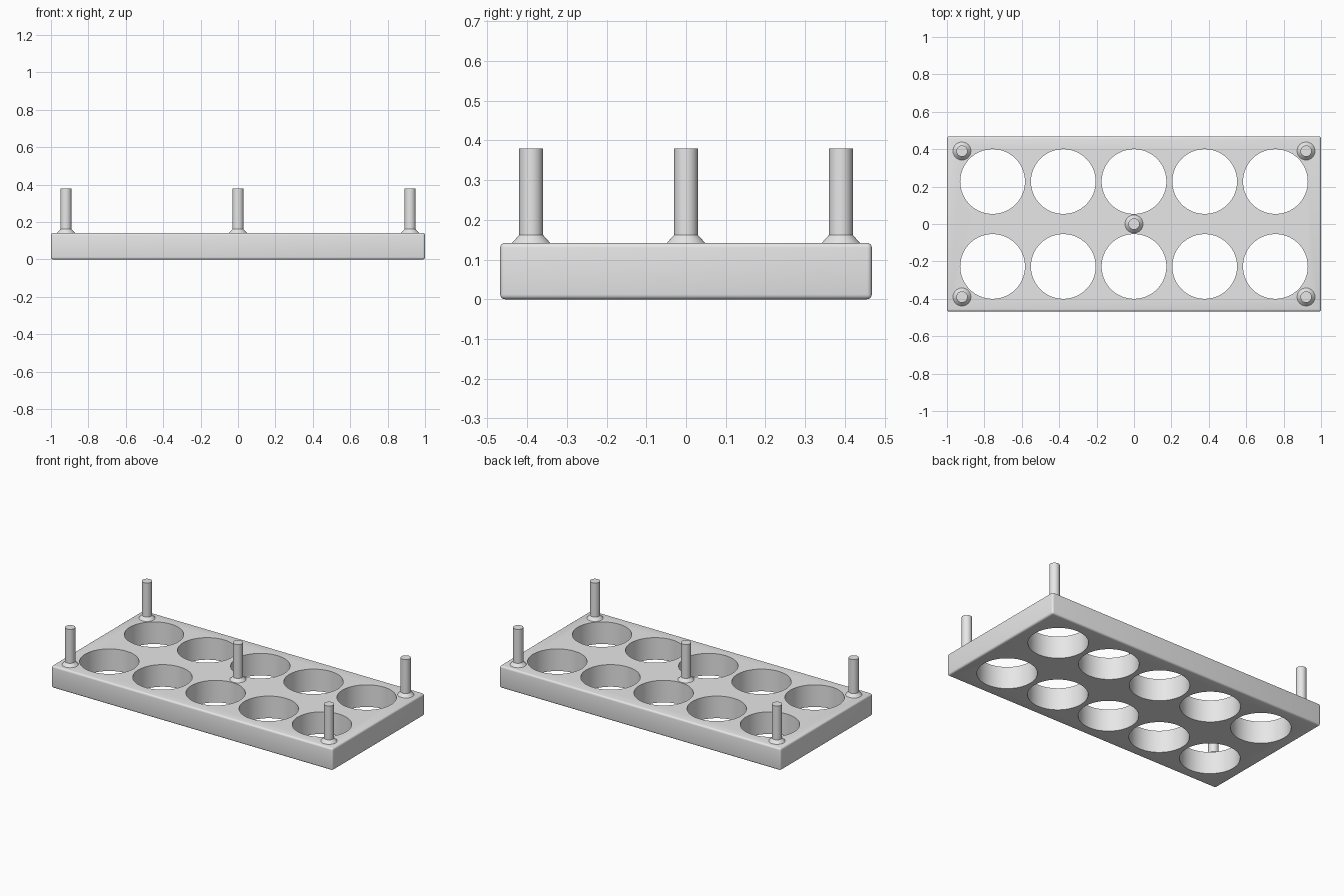
import bpy, bmesh, math
from mathutils import Matrix

if "Cube" in bpy.data.objects:
    bpy.data.objects.remove(bpy.data.objects["Cube"], do_unlink=True)

GREY = (0.8, 0.8, 0.8, 1)
mat = bpy.data.materials.new("light grey")
mat.use_nodes = True
mat.diffuse_color = GREY
next(n for n in mat.node_tree.nodes if n.type == 'BSDF_PRINCIPLED').inputs["Base Color"].default_value = GREY

HALF_Y, TOP = 0.468, 0.142
HOLE_R, STEP_X, ROW_Y = 0.173, 0.378, 0.227
PEG_X, PEG_Y, PEG_R, PEG_TOP = 0.92, 0.39, 0.03, 0.38


def add_object(name, bm):
    mesh = bpy.data.meshes.new(name)
    bmesh.ops.recalc_face_normals(bm, faces=bm.faces)
    bm.to_mesh(mesh)
    bm.free()
    mesh.materials.append(mat)
    obj = bpy.data.objects.new(name, mesh)
    bpy.context.collection.objects.link(obj)
    return obj


def smooth(obj):
    bpy.ops.object.select_all(action='DESELECT')
    obj.select_set(True)
    bpy.context.view_layer.objects.active = obj
    bpy.ops.object.shade_smooth_by_angle(angle=math.radians(32))


def frustum(bm, r1, r2, z1, z2, x=0, y=0, sides=64):
    bmesh.ops.create_cone(bm, cap_ends=True, segments=sides, radius1=r1, radius2=r2, depth=z2 - z1,
                          matrix=Matrix.Translation((x, y, (z1 + z2) / 2)))


# Tray slab with softly rounded edges
bm = bmesh.new()
bmesh.ops.create_cube(bm, size=1, matrix=Matrix.Translation((0, 0, TOP / 2))
                      @ Matrix.Diagonal((2, 2 * HALF_Y, TOP, 1)))
bmesh.ops.bevel(bm, geom=bm.edges[:], offset=0.012, segments=4, profile=0.5, affect='EDGES')
tray = add_object("tray", bm)

# Two rows of five round through holes
bm = bmesh.new()
for col in range(-2, 3):
    for side in (-1, 1):
        frustum(bm, HOLE_R, HOLE_R, -0.1, TOP + 0.1, col * STEP_X, side * ROW_Y, 96)
cutter = add_object("hole_cutter", bm)
cutter.hide_render = True
cut = tray.modifiers.new("holes", 'BOOLEAN')
cut.operation, cut.solver, cut.object = 'DIFFERENCE', 'EXACT', cutter
bpy.context.view_layer.update()
tray.data = bpy.data.meshes.new_from_object(tray.evaluated_get(bpy.context.evaluated_depsgraph_get()))
tray.modifiers.clear()
bpy.data.objects.remove(cutter, do_unlink=True)
smooth(tray)


# Pegs with a flared foot, at the corners and the middle
def peg(name, x, y):
    bm = bmesh.new()
    frustum(bm, 0.048, PEG_R, TOP, TOP + 0.02, x, y)
    frustum(bm, PEG_R, PEG_R, TOP, PEG_TOP, x, y)
    smooth(add_object(name, bm))


peg("middle_peg", 0, 0)
for sx, side in ((-1, "right"), (1, "left")):
    for sy, end in ((-1, "front"), (1, "back")):
        peg(f"{end}_{side}_peg", sx * PEG_X, sy * PEG_Y)
